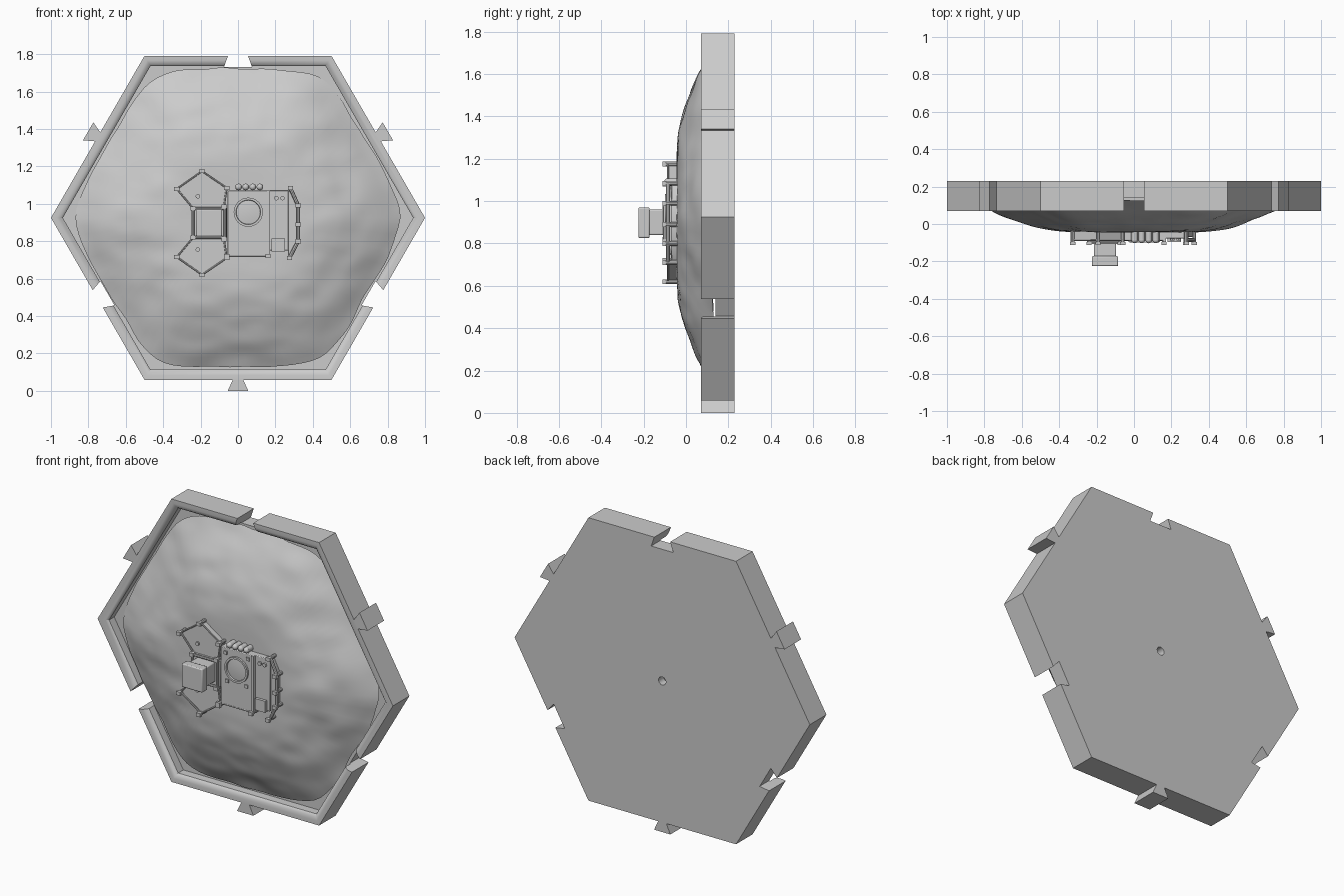
import bpy, bmesh, math
from mathutils import Matrix, Vector, noise

if "Cube" in bpy.data.objects:
    bpy.data.objects.remove(bpy.data.objects["Cube"])

CZ = 0.925          # height of the tile centre
AP = 0.866          # distance from centre to flat side


def shade(ob, angle):
    bpy.ops.object.select_all(action='DESELECT')
    bpy.context.view_layer.objects.active = ob
    ob.select_set(True)
    bpy.ops.object.shade_smooth_by_angle(angle=math.radians(angle))


def finish(name, bm, angle=30, bevel=0):
    bmesh.ops.recalc_face_normals(bm, faces=bm.faces)
    me = bpy.data.meshes.new(name)
    bm.to_mesh(me)
    bm.free()
    ob = bpy.data.objects.new(name, me)
    bpy.context.collection.objects.link(ob)
    if bevel:
        m = ob.modifiers.new("soft_edges", 'BEVEL')
        m.width, m.segments, m.limit_method = bevel, 2, 'ANGLE'
    shade(ob, angle)
    return ob


def prism(bm, pts, y0, y1):
    """Extrude an outline in the xz plane from y0 to y1."""
    a = [bm.verts.new((x, y0, z)) for x, z in pts]
    b = [bm.verts.new((x, y1, z)) for x, z in pts]
    bm.faces.new(a)
    bm.faces.new(b[::-1])
    n = len(pts)
    for i in range(n):
        j = (i + 1) % n
        bm.faces.new((a[i], b[i], b[j], a[j]))


def rect(x0, x1, z0, z1):
    return [(x0, z0), (x1, z0), (x1, z1), (x0, z1)]


def circle(x, z, r, n=16):
    return [(x + r * math.cos(math.tau * i / n), z + r * math.sin(math.tau * i / n)) for i in range(n)]


def rod(bm, p, q, r, n=8):
    p, q = Vector(p), Vector(q)
    d = q - p
    mat = d.to_track_quat('Z', 'Y').to_matrix().to_4x4()
    mat.translation = (p + q) / 2
    bmesh.ops.create_cone(bm, cap_ends=True, segments=n, radius1=r, radius2=r, depth=d.length, matrix=mat)


def dovetail(deg, r0, r1, w0, w1):
    """Trapezoid on the hexagon side that faces the given direction."""
    a = math.radians(deg)
    c, s = math.cos(a), math.sin(a)
    return [(c * r - s * w, CZ + s * r + c * w) for r, w in ((r0, -w0), (r1, -w1), (r1, w1), (r0, w0))]


# hexagonal tile with raised rim and recessed floor
bm = bmesh.new()
rings = []
for inset, y in ((0, 0.23), (0, 0.07), (0.025, 0.07), (0.042, 0.076), (0.055, 0.09), (0.055, 0.14)):
    R = (AP - inset) / math.cos(math.pi / 6)
    rings.append([bm.verts.new((R * math.cos(i * math.pi / 3), y, CZ + R * math.sin(i * math.pi / 3)))
                  for i in range(6)])
for a, b in zip(rings, rings[1:]):
    for i in range(6):
        j = (i + 1) % 6
        bm.faces.new((a[i], a[j], b[j], b[i]))
bm.faces.new(rings[0])
bm.faces.new(rings[-1])
tile = finish("hex_tile", bm)

# connector notches and the small socket in the back
bm = bmesh.new()
for deg in (90, 210, 330):
    prism(bm, dovetail(deg, AP - 0.06, AP + 0.01, 0.075, 0.05), 0, 0.3)
prism(bm, circle(0, CZ, 0.025), 0.18, 0.3)
cutter = finish("notch_cutter", bm)
cutter.hide_render = True
bpy.context.view_layer.objects.active = tile
m = tile.modifiers.new("notches", 'BOOLEAN')
m.operation, m.solver, m.object = 'DIFFERENCE', 'EXACT', cutter
bpy.ops.object.modifier_apply(modifier=m.name)
bpy.data.objects.remove(cutter)
shade(tile, 35)

# connector tabs
bm = bmesh.new()
for deg in (-90, 30, 150):
    prism(bm, dovetail(deg, AP - 0.002, 0.925, 0.027, 0.055), 0.07, 0.23)
finish("connector_tabs", bm)

# rocky mound
PROFILE = [(0, -0.044), (0.42, -0.044), (0.59, -0.024), (0.77, 0.032), (0.88, 0.07), (1, 0.13), (1.1, 0.16)]


def mound_y(t):
    for (t0, y0), (t1, y1) in zip(PROFILE, PROFILE[1:]):
        if t <= t1:
            return y0 + (y1 - y0) * (t - t0) / (t1 - t0)


bm = bmesh.new()
SEG, RINGS = 120, 48
centre = bm.verts.new((0, mound_y(0), CZ))
prev = None
for k in range(1, RINGS + 1):
    t = k / RINGS
    ring = []
    for i in range(SEG):
        a = math.tau * i / SEG
        c, s = math.cos(a), math.sin(a)
        r = 0.797 / sum(abs(math.cos(a - math.radians(d))) ** 12 for d in (30, 90, 150)) ** (1 / 12)
        r = t * (r + 0.014 * noise.noise((c * 5, s * 5, 5)) * t)
        x, z = r * c, r * s
        y = sum(mound_y(max(0, t + o)) for o in (-0.06, -0.03, 0, 0.03, 0.06)) / 5
        bump = noise.noise((x * 5, z * 9, 2)) * 0.010 + noise.noise((x * 10, z * 14, 7)) * 0.003
        y += bump * min(1, max(0.15, (t - 0.3) * 3))
        ring.append(bm.verts.new((x, y, CZ + z)))
    for i in range(SEG):
        j = (i + 1) % SEG
        if prev:
            bm.faces.new((prev[i], prev[j], ring[j], ring[i]))
        else:
            bm.faces.new((centre, ring[j], ring[i]))
    prev = ring
finish("rock_mound", bm, 80)

# main hull and side bay of the structure
bm = bmesh.new()
prism(bm, rect(-0.055, 0.16, 0.72, 1.07), -0.088, -0.03)
prism(bm, rect(0.16, 0.27, 0.75, 1.07), -0.078, -0.03)
prism(bm, [(0.27, 1.08), (0.315, 0.99), (0.315, 0.80), (0.27, 0.715)], -0.07, -0.03)
prism(bm, rect(-0.245, -0.06, 0.815, 0.98), -0.085, -0.03)
finish("hull", bm, bevel=0.004)

# decks of the two wings
bm = bmesh.new()
WING = [(-0.06, 1.08), (-0.19, 1.17), (-0.325, 1.08), (-0.235, 0.975), (-0.07, 0.975)]
for s in (1, -1):
    prism(bm, [(x, 0.8975 + s * (z - 0.8975)) for x, z in WING], -0.08, -0.03)
finish("wing_decks", bm)

# round hatch ring with dished lid
bm = bmesh.new()
loops = [[bm.verts.new((x, y, z)) for x, z in circle(0.055, 0.955, r, 32)]
         for r, y in ((0.078, -0.07), (0.078, -0.1), (0.066, -0.1), (0.064, -0.09), (0.03, -0.094))]
for a, b in zip(loops, loops[1:]):
    for i in range(32):
        j = (i + 1) % 32
        bm.faces.new((a[i], a[j], b[j], b[i]))
bm.faces.new(loops[-1])
finish("hatch_ring", bm)

# tower: neck and cap
bm = bmesh.new()
prism(bm, rect(-0.215, -0.095, 0.84, 0.96), -0.175, -0.08)
prism(bm, rect(-0.225, -0.085, 0.826, 0.97), -0.225, -0.172)
finish("tower", bm, bevel=0.006)

# row of tanks
bm = bmesh.new()
for i in range(4):
    x = 0.003 + 0.038 * i
    bmesh.ops.create_uvsphere(bm, u_segments=12, v_segments=8, radius=0.018,
                              matrix=Matrix.Translation((x, -0.085, 1.09)))
    rod(bm, (x, -0.085, 1.09), (x, -0.035, 1.09), 0.018, 12)
finish("tanks", bm, 40)

# posts and railings
RIGHT = [(0.28, 1.085), (0.322, 0.99), (0.322, 0.89), (0.322, 0.80), (0.275, 0.71)]
UP = [(-0.075, 0.985), (-0.06, 1.085), (-0.192, 1.175), (-0.328, 1.08), (-0.24, 0.975)]
LOW = [(x, 1.795 - z) for x, z in UP]
MID = [(-0.06, 0.72), (0.16, 0.72)]
bm = bmesh.new()
for path, thick in ((RIGHT, 0.01), (UP, 0.005), (LOW, 0.005), (MID, 0.005)):
    for x, z in path:
        rod(bm, (x, -0.035, z), (x, -0.108, z), 0.011, 10)
        prism(bm, rect(x - 0.014, x + 0.014, z - 0.011, z + 0.011), -0.112, -0.095)
    for p, q in zip(path, path[1:]):
        rod(bm, (p[0], -0.085, p[1]), (q[0], -0.085, q[1]), thick)
for z in (0.82, 0.975):
    rod(bm, (-0.245, -0.1, z), (-0.065, -0.1, z), 0.008)
for x in (-0.24, -0.07):
    rod(bm, (x, -0.1, 0.82), (x, -0.1, 0.975), 0.008)
finish("posts_and_rails", bm)

# small fittings
bm = bmesh.new()
for x in (0.205, 0.238):
    prism(bm, circle(x, 1.03, 0.012, 12), -0.088, -0.06)
prism(bm, rect(0.18, 0.25, 0.745, 0.815), -0.095, -0.06)
for x, z in ((-0.02, 1.04), (0.13, 1.04), (-0.01, 0.87), (0.12, 0.87)):
    prism(bm, rect(x - 0.01, x + 0.01, z - 0.01, z + 0.01), -0.095, -0.07)
prism(bm, rect(0.155, 0.172, 0.73, 1.07), -0.095, -0.04)
for z in (1.04, 0.755):
    prism(bm, circle(-0.215, z, 0.012, 10), -0.09, -0.05)
finish("fittings", bm)
